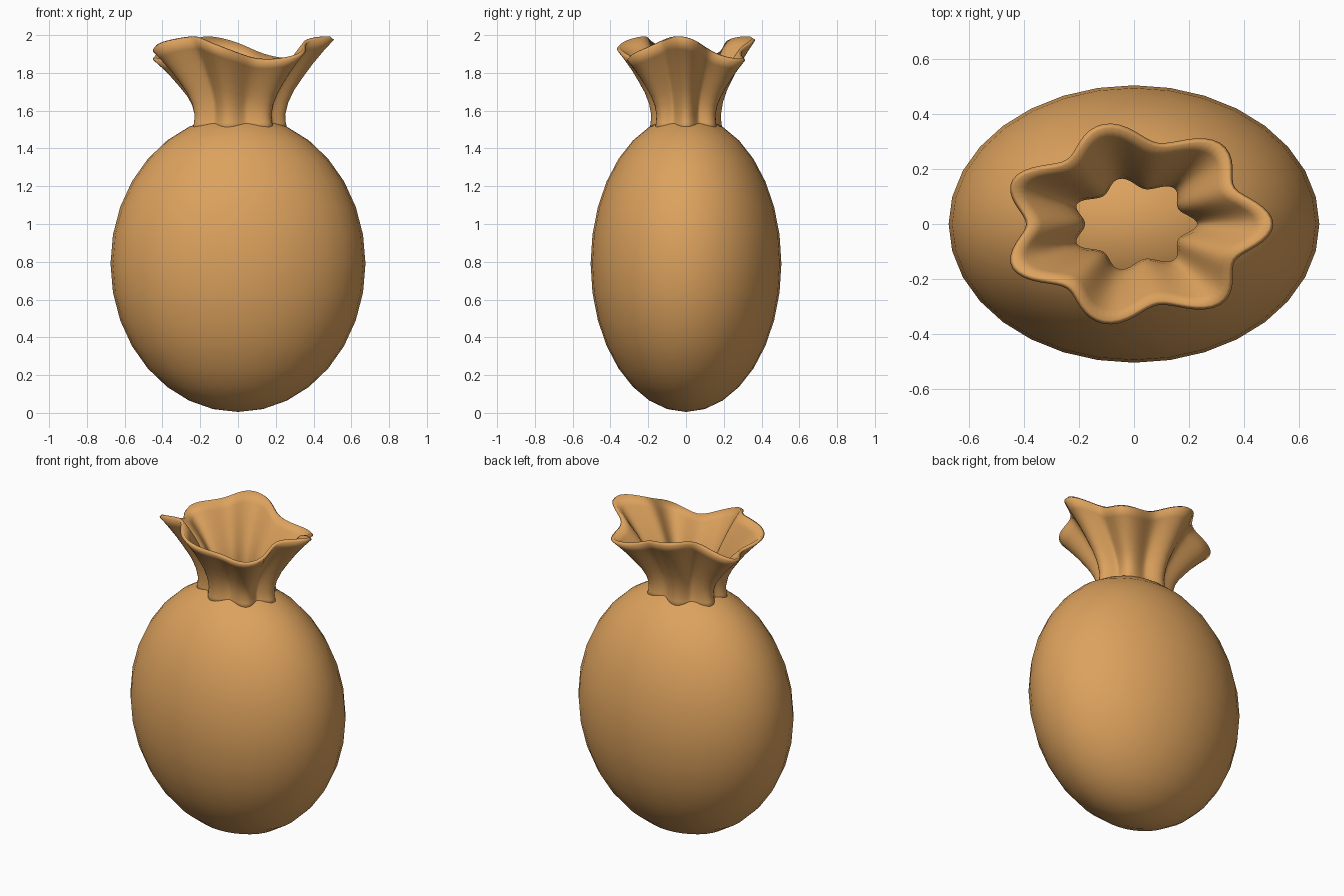
import bpy, bmesh
from math import sin, cos, pi, radians

if "Cube" in bpy.data.objects:
    bpy.data.objects.remove(bpy.data.objects["Cube"])

cloth = bpy.data.materials.new("tan_cloth")
cloth.diffuse_color = (0.72, 0.36, 0.11, 1)
cloth.use_nodes = True
cloth.node_tree.nodes["Principled BSDF"].inputs["Base Color"].default_value = cloth.diffuse_color


def finish(obj, angle):
    obj.data.materials.append(cloth)
    bpy.ops.object.select_all(action='DESELECT')
    obj.select_set(True)
    bpy.context.view_layer.objects.active = obj
    bpy.ops.object.shade_smooth_by_angle(angle=radians(angle))


# Sack body: flattened egg-shaped ball
bpy.ops.mesh.primitive_uv_sphere_add(segments=32, ring_count=16, radius=1, location=(0, 0, 0.79))
body = bpy.context.object
body.name = "sack_body"
body.scale = (0.675, 0.505, 0.785)
bpy.ops.object.transform_apply(location=True, rotation=False, scale=True)
finish(body, 60)

# Gathered neck: seven folds flaring up to a wavy rim
profile = [  # height, mean radius, fold depth
    (1.49, 0.232, 0.022), (1.535, 0.219, 0.024), (1.58, 0.214, 0.026),
    (1.64, 0.226, 0.030), (1.70, 0.255, 0.034), (1.76, 0.297, 0.038),
    (1.82, 0.343, 0.042), (1.88, 0.396, 0.046), (1.928, 0.443, 0.049)]
N = 112
bm = bmesh.new()
rings = []
for z, r, fold in profile:
    lift = max(0, (z - 1.58) / 0.348)
    ring = []
    for i in range(N):
        a = 2 * pi * i / N
        rad = r + fold * cos(7 * a) + 0.008 * lift * cos(a)
        height = z + 0.06 * lift * cos(3 * a + 0.45)
        ring.append(bm.verts.new((rad * cos(a), 0.745 * rad * sin(a), height)))
    rings.append(ring)
for low, high in zip(rings, rings[1:]):
    for i in range(N):
        j = (i + 1) % N
        bm.faces.new((low[i], low[j], high[j], high[i]))
mesh = bpy.data.meshes.new("gathered_neck")
bm.to_mesh(mesh)
bm.free()
neck = bpy.data.objects.new("gathered_neck", mesh)
bpy.context.collection.objects.link(neck)
finish(neck, 50)
solid = neck.modifiers.new("thickness", 'SOLIDIFY')
solid.thickness = 0.02
solid.offset = 0
